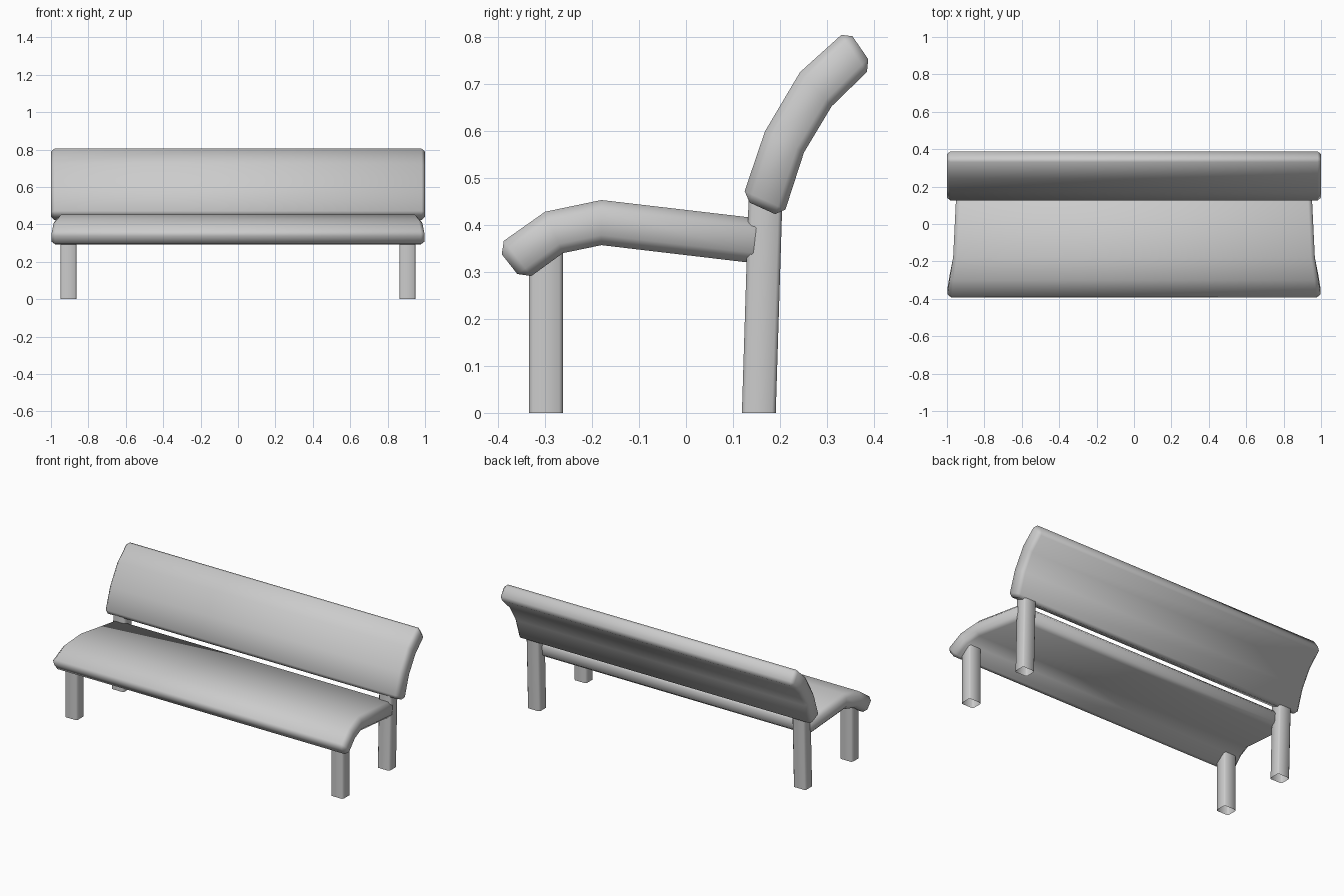
import bpy, bmesh, math

if "Cube" in bpy.data.objects:
    bpy.data.objects.remove(bpy.data.objects["Cube"])

def finish(bm, name, bevel):
    bmesh.ops.recalc_face_normals(bm, faces=bm.faces)
    me = bpy.data.meshes.new(name)
    bm.to_mesh(me)
    bm.free()
    ob = bpy.data.objects.new(name, me)
    bpy.context.collection.objects.link(ob)
    mod = ob.modifiers.new("edge_chamfer", 'BEVEL')
    mod.width = bevel
    mod.segments = 1
    mod.limit_method = 'ANGLE'
    mod.angle_limit = math.radians(45)
    bpy.ops.object.select_all(action='DESELECT')
    ob.select_set(True)
    bpy.context.view_layer.objects.active = ob
    bpy.ops.object.modifier_apply(modifier=mod.name)
    bpy.ops.object.shade_smooth_by_angle(angle=math.radians(55))
    return ob

def slab(name, upper, lower, half_widths, bevel):
    """Curved plank: upper and lower (y, z) outlines swept across x."""
    bm = bmesh.new()
    rings = []
    for u, l, w in zip(upper, lower, half_widths):
        rings.append([bm.verts.new((s * w, *p))
                      for s, p in ((-1, u), (1, u), (1, l), (-1, l))])
    for a, b in zip(rings, rings[1:]):
        for i in range(4):
            j = (i + 1) % 4
            bm.faces.new((a[i], a[j], b[j], b[i]))
    bm.faces.new(rings[0])
    bm.faces.new(rings[-1])
    return finish(bm, name, bevel)

def leg(name, x0, x1, y_bottom, y_top, depth, height):
    """Post with chamfered corners and an open foot."""
    bm = bmesh.new()
    c = 0.008
    rings = []
    for z, y in ((0, y_bottom), (height, y_top)):
        a, b = y - depth / 2, y + depth / 2
        pts = [(x0 + c, a), (x1 - c, a), (x1, a + c), (x1, b - c),
               (x1 - c, b), (x0 + c, b), (x0, b - c), (x0, a + c)]
        rings.append([bm.verts.new((px, py, z)) for px, py in pts])
    for i in range(8):
        j = (i + 1) % 8
        bm.faces.new((rings[0][i], rings[0][j], rings[1][j], rings[1][i]))
    bm.faces.new(rings[1])
    bmesh.ops.recalc_face_normals(bm, faces=bm.faces)
    me = bpy.data.meshes.new(name)
    bm.to_mesh(me)
    bm.free()
    ob = bpy.data.objects.new(name, me)
    bpy.context.collection.objects.link(ob)
    bpy.ops.object.select_all(action='DESELECT')
    ob.select_set(True)
    bpy.context.view_layer.objects.active = ob
    bpy.ops.object.shade_smooth_by_angle(angle=math.radians(55))

# Seat, drooping at the front and narrowing to the rear
slab("seat",
     [(-0.405, 0.354), (-0.30, 0.428), (-0.18, 0.453), (0.17, 0.412)],
     [(-0.346, 0.279), (-0.262, 0.34), (-0.18, 0.357), (0.159, 0.317)],
     [1.0, 0.985, 0.967, 0.95], 0.021)

# Backrest, curving backwards
slab("backrest",
     [(0.119, 0.455), (0.168, 0.599), (0.2425, 0.725), (0.344, 0.8165)],
     [(0.206, 0.4156), (0.251, 0.554), (0.31, 0.6525), (0.398, 0.738)],
     [1.0] * 4, 0.018)

# Legs, mirrored left and right
for side, s in (("left", -1), ("right", 1)):
    x0, x1 = sorted((s * 0.864, s * 0.948))
    leg("front_leg_" + side, x0, x1, -0.298, -0.298, 0.072, 0.36)
    leg("rear_leg_" + side, x0, x1, 0.155, 0.170, 0.072, 0.48)
